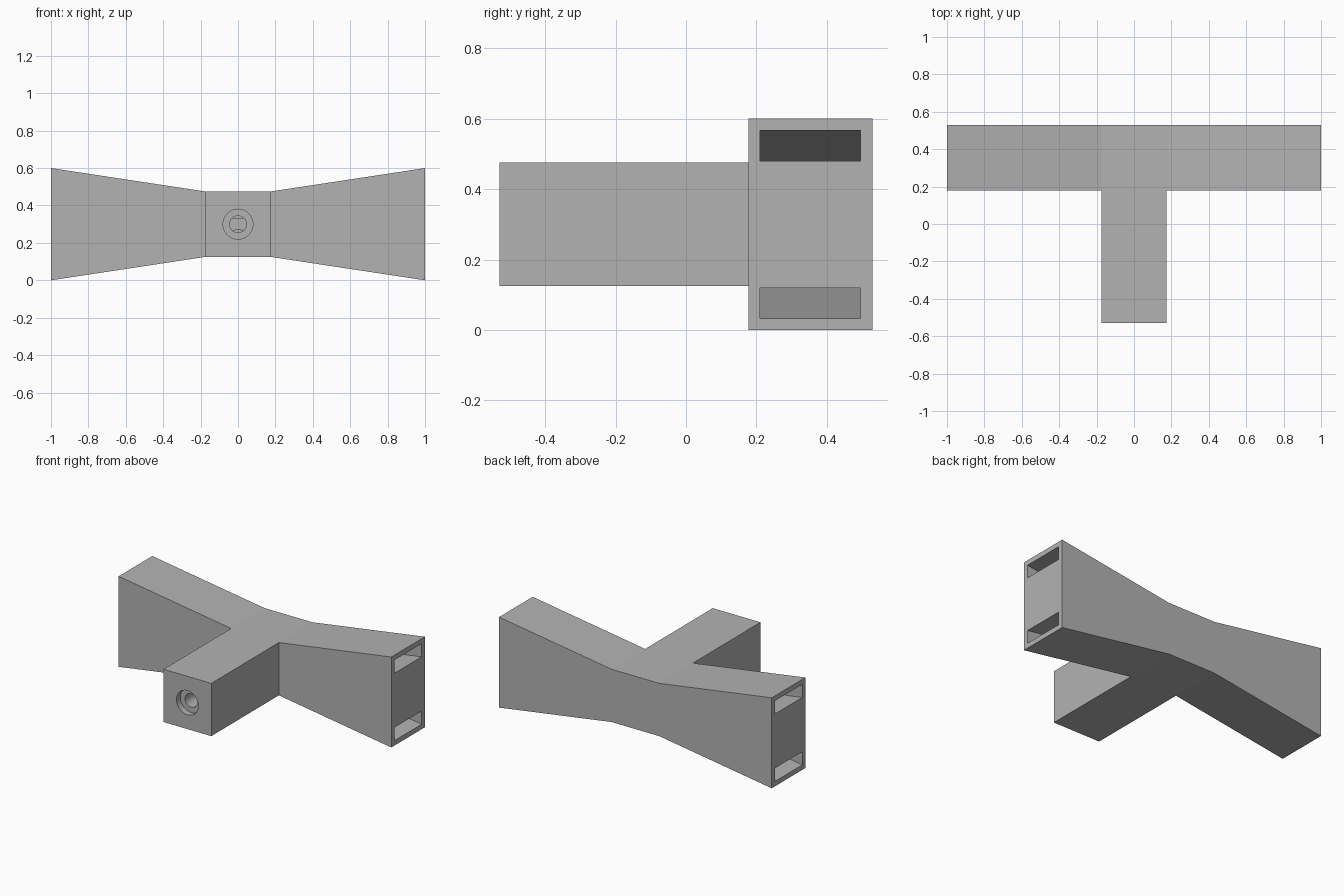
import bpy, bmesh, math
from mathutils import Matrix

cube = bpy.data.objects.get("Cube")
if cube:
    bpy.data.objects.remove(cube, do_unlink=True)

MID = 0.30                      # height of the horizontal symmetry plane
HALF = 0.175                    # half width of the square stem
FRONT, ARM_FRONT, BACK = -0.53, 0.178, 0.53

grey = bpy.data.materials.new("light_grey")
grey.use_nodes = True
colour = (0.45, 0.45, 0.45, 1)
grey.diffuse_color = colour
grey.node_tree.nodes["Principled BSDF"].inputs["Base Color"].default_value = colour


def make_object(name, bm):
    bmesh.ops.recalc_face_normals(bm, faces=bm.faces)
    mesh = bpy.data.meshes.new(name)
    bm.to_mesh(mesh)
    bm.free()
    mesh.materials.append(grey)
    obj = bpy.data.objects.new(name, mesh)
    bpy.context.collection.objects.link(obj)
    return obj


def ribbon_prism(columns, y0, y1):
    """Extrude a strip given as (x, low z, high z) columns from y0 to y1."""
    bm = bmesh.new()
    pairs = [(bm.verts.new((x, y0, lo)), bm.verts.new((x, y0, hi)))
             for x, lo, hi in columns]
    strip = [bm.faces.new((a[0], b[0], b[1], a[1]))
             for a, b in zip(pairs, pairs[1:])]
    made = bmesh.ops.extrude_face_region(bm, geom=strip, use_keep_orig=True)["geom"]
    moved = [v for v in made if isinstance(v, bmesh.types.BMVert)]
    bmesh.ops.translate(bm, verts=moved, vec=(0, y1 - y0, 0))
    return bm, strip


def bore(name, radius, y0, y1):
    bm = bmesh.new()
    place = Matrix.Translation((0, (y0 + y1) / 2, MID)) @ Matrix.Rotation(math.pi / 2, 4, "X")
    bmesh.ops.create_cone(bm, cap_ends=True, segments=48, radius1=radius,
                          radius2=radius, depth=y1 - y0, matrix=place)
    return make_object(name, bm)


# Flared crossbar, with the stem drawn out of its middle front face
bm, strip = ribbon_prism([(-1, 0, 0.6), (-HALF, MID - HALF, MID + HALF),
                          (HALF, MID - HALF, MID + HALF), (1, 0, 0.6)],
                         ARM_FRONT, BACK)
made = bmesh.ops.extrude_face_region(bm, geom=[strip[1]])["geom"]
bmesh.ops.translate(bm, verts=[v for v in made if isinstance(v, bmesh.types.BMVert)],
                    vec=(0, FRONT - ARM_FRONT, 0))
body = make_object("tee_connector", bm)

# Sloping strap channels from end to end, and the stepped bore in the stem
cutters = []
for side, name in ((1, "upper_channel"), (-1, "lower_channel")):
    columns = []
    for x in (-1.05, 0, 1.05):
        inner = 0.03 + 0.15 * abs(x)
        columns.append((x, *sorted((MID + side * inner, MID + side * (inner + 0.087)))))
    cutters.append(make_object(name, ribbon_prism(columns, 0.21, 0.495)[0]))
cutters.append(bore("counterbore", 0.08, FRONT - 0.05, FRONT + 0.04))
cutters.append(bore("inner_bore", 0.045, FRONT - 0.06, 0.23))

bpy.ops.object.select_all(action="DESELECT")
body.select_set(True)
bpy.context.view_layer.objects.active = body
for cutter in cutters:
    cutter.hide_render = True
    mod = body.modifiers.new(cutter.name, "BOOLEAN")
    mod.operation = "DIFFERENCE"
    mod.solver = "EXACT"
    mod.object = cutter
    bpy.ops.object.modifier_apply(modifier=mod.name)
    bpy.data.objects.remove(cutter, do_unlink=True)

# Only the round bore walls are smooth
bpy.ops.object.shade_smooth_by_angle(angle=math.radians(8))
